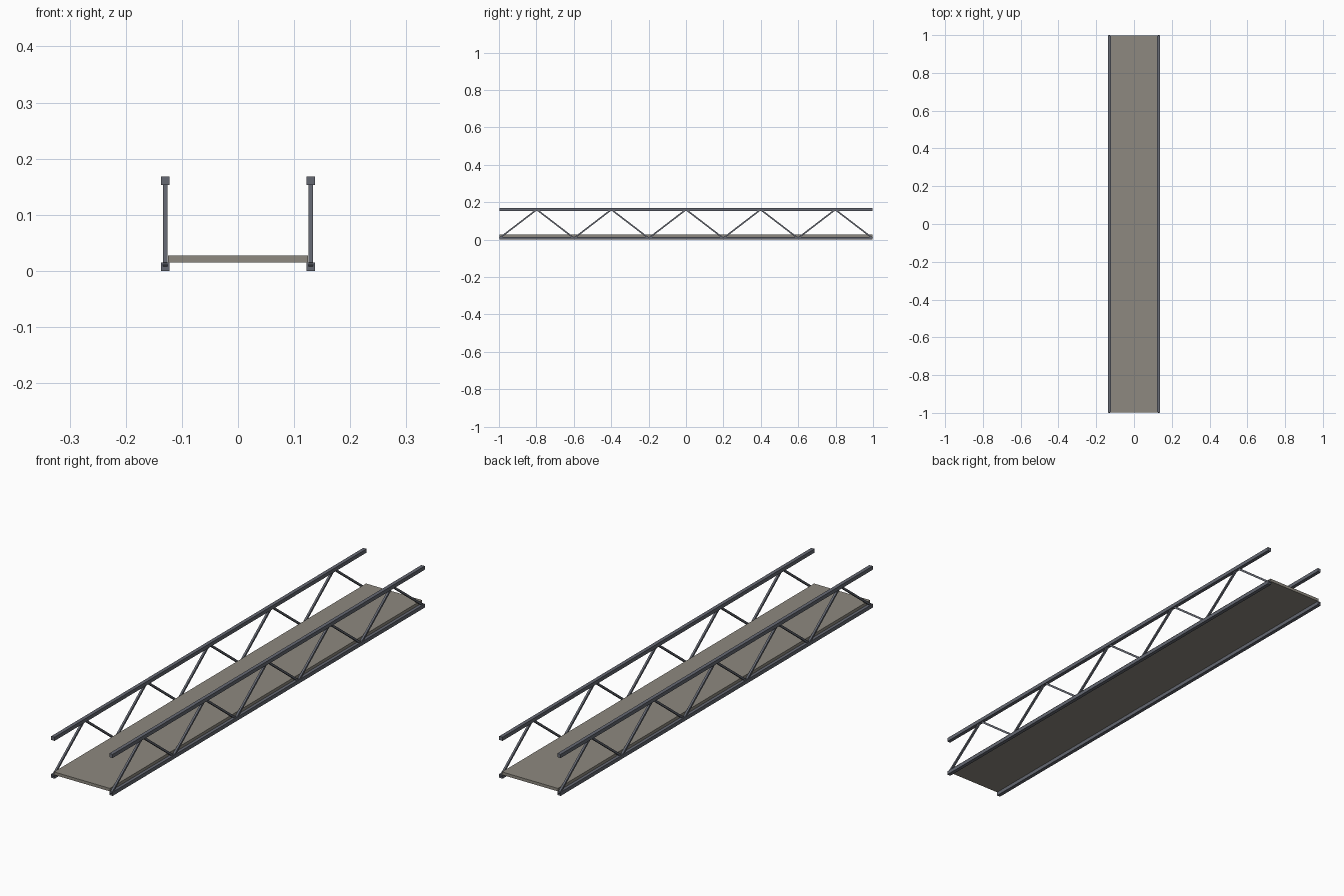
import bpy
from mathutils import Vector

if "Cube" in bpy.data.objects:
    bpy.data.objects.remove(bpy.data.objects["Cube"], do_unlink=True)

HALF = 0.9975       # half length of the chords
SIDE = 0.13         # truss plane offset
CHORD = 0.015       # chord thickness
ROD = 0.008         # diagonal thickness
HEIGHT = 0.168
BAYS = 10


def material(name, color):
    mat = bpy.data.materials.new(name)
    mat.use_nodes = True
    mat.diffuse_color = (*color, 1)
    mat.node_tree.nodes["Principled BSDF"].inputs["Base Color"].default_value = (*color, 1)
    return mat


steel = material("dark steel", (0.13, 0.14, 0.17))
decking = material("grey deck", (0.27, 0.25, 0.215))


def box(name, center, size, mat):
    bpy.ops.mesh.primitive_cube_add(size=1, location=center)
    ob = bpy.context.object
    ob.name = name
    ob.scale = size
    ob.data.materials.append(mat)
    return ob


def bar(name, a, b, thickness, mat):
    """Square bar between two points in a plane of constant x."""
    a, b = Vector(a), Vector(b)
    d = b - a
    ob = box(name, (a + b) / 2, (thickness, d.length, thickness), mat)
    ob.rotation_euler.x = Vector((d.y, d.z)).angle_signed(Vector((1, 0)))
    return ob


# Walking deck
box("deck", (0, 0, 0.021), (0.25, 2 * HALF, 0.012), decking)

# Side trusses: two chords and zigzag diagonals each
low, high = CHORD / 2, HEIGHT - CHORD / 2
step = 2 * HALF / BAYS
for side, x in (("left", SIDE), ("right", -SIDE)):
    for level, z in (("bottom", low), ("top", high)):
        box(f"{side}_{level}_chord", (x, 0, z), (CHORD, 2 * HALF, CHORD), steel)
    for i in range(BAYS):
        z0, z1 = (low, high) if i % 2 == 0 else (high, low)
        y = -HALF + i * step
        bar(f"{side}_diagonal_{i + 1}", (x, y, z0), (x, y + step, z1), ROD, steel)
